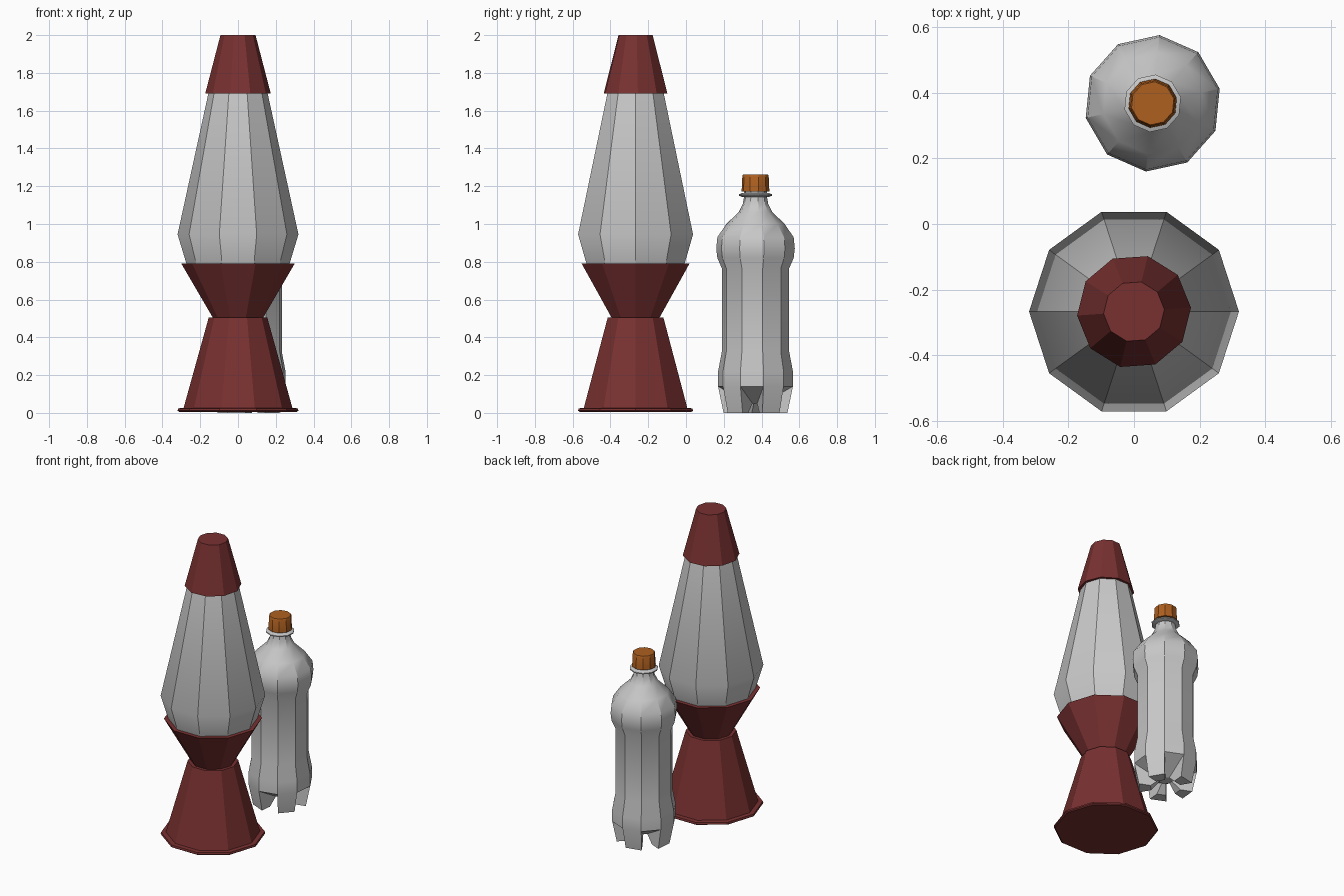
import bpy, bmesh, math

if "Cube" in bpy.data.objects:
    bpy.data.objects.remove(bpy.data.objects["Cube"])

N = 10  # every part is ten-sided


def material(name, rgb):
    m = bpy.data.materials.new(name)
    m.diffuse_color = (*rgb, 1)
    m.use_nodes = True
    m.node_tree.nodes["Principled BSDF"].inputs["Base Color"].default_value = m.diffuse_color
    return m


RED = material("dark red", (0.19, 0.03, 0.03))
GREY = material("light grey", (0.58, 0.58, 0.58))
ORANGE = material("orange", (0.42, 0.115, 0.014))


def ring(bm, centre, r, z, rot):
    return [bm.verts.new((centre[0] + r * math.cos(math.radians(rot + 360 * i / N)),
                          centre[1] + r * math.sin(math.radians(rot + 360 * i / N)), z))
            for i in range(N)]


def finish(bm, name, mat):
    bmesh.ops.recalc_face_normals(bm, faces=bm.faces)
    mesh = bpy.data.meshes.new(name)
    bm.to_mesh(mesh)
    bm.free()
    mesh.materials.append(mat)
    obj = bpy.data.objects.new(name, mesh)
    bpy.context.collection.objects.link(obj)
    bpy.ops.object.select_all(action='DESELECT')
    obj.select_set(True)
    bpy.context.view_layer.objects.active = obj
    bpy.ops.object.shade_smooth_by_angle(angle=math.radians(30))
    return obj


def lathe(bm, centre, profile, rot, cap_bottom=True):
    """Turn (radius, z) pairs, listed bottom to top, into a capped solid."""
    rings = [ring(bm, centre, r, z, rot) for r, z in profile]
    for a, b in zip(rings, rings[1:]):
        for i in range(N):
            j = (i + 1) % N
            bm.faces.new((a[i], a[j], b[j], b[i]))
    bm.faces.new(rings[-1])
    if cap_bottom:
        bm.faces.new(rings[0])
    return rings


def turned(name, mat, centre, profile, rot=0):
    bm = bmesh.new()
    lathe(bm, centre, profile, rot)
    return finish(bm, name, mat)


# Lamp
LAMP = (0, -0.267)
turned("lamp_base", RED, LAMP,
       [(0.312, 0.006), (0.32, 0.012), (0.317, 0.024), (0.288, 0.026), (0.155, 0.505)])
turned("lamp_cup", RED, LAMP, [(0.125, 0.49), (0.30, 0.79)])
turned("lamp_glass", GREY, LAMP, [(0.27, 0.78), (0.32, 0.945), (0.155, 1.70)])
turned("lamp_cap", RED, LAMP, [(0.174, 1.69), (0.093, 2.0)], 4)

# Bottle body, with five feet folded into its underside
BOTTLE, TURN = (0.057, 0.368), 12.3
bm = bmesh.new()
rim = lathe(bm, BOTTLE,
            [(0.199, 0.14), (0.199, 0.22), (0.179, 0.325), (0.179, 0.765),
             (0.203, 0.82), (0.209, 0.87), (0.203, 0.93), (0.155, 1.0),
             (0.088, 1.065), (0.068, 1.105), (0.06, 1.15), (0.06, 1.19)],
            TURN, cap_bottom=False)[0]
outer = ring(bm, BOTTLE, 0.17, 0, TURN)
inner = ring(bm, BOTTLE, 0.095, 0, TURN)
hub = ring(bm, BOTTLE, 0.04, 0.05, TURN)
for i in range(N):
    j = (i + 1) % N
    bm.faces.new((rim[i], outer[i], inner[i], hub[i]))          # side of a foot
    if i % 2 == 0:                                              # foot
        for a, b in ((rim, outer), (outer, inner), (inner, hub)):
            bm.faces.new((a[i], a[j], b[j], b[i]))
    else:                                                       # valley between feet
        bm.faces.new((rim[i], rim[j], hub[j], hub[i]))
bm.faces.new(hub)
finish(bm, "bottle_body", GREY)

# Neck ring and screw cap
turned("bottle_neck_ring", GREY, BOTTLE,
       [(0.07, 1.143), (0.088, 1.15), (0.088, 1.157), (0.07, 1.165)], TURN)
turned("bottle_cap", ORANGE, BOTTLE,
       [(0.075, 1.172), (0.073, 1.19), (0.07, 1.255), (0.066, 1.262)], TURN)
